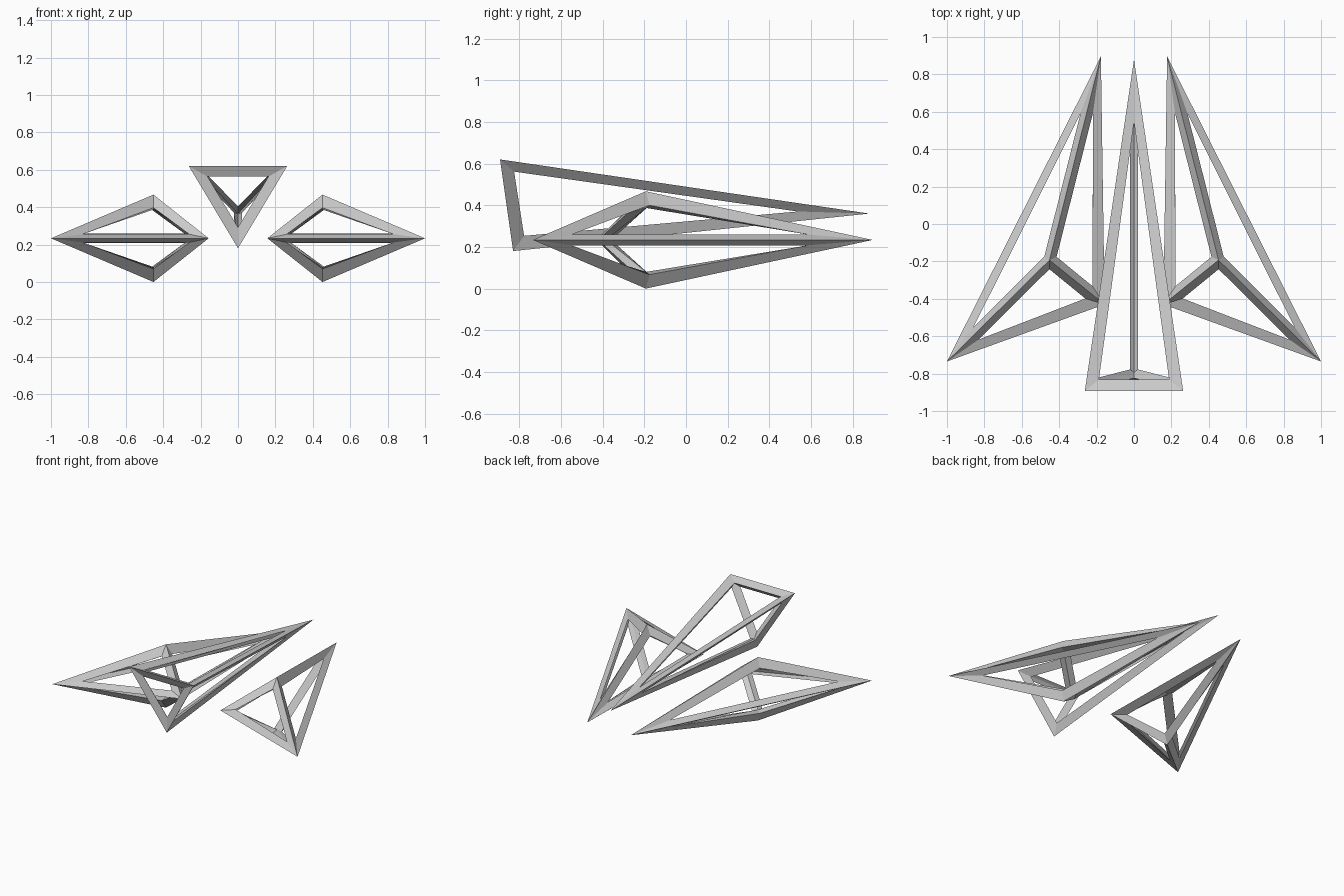
import bpy, bmesh, math
from mathutils import Vector

if "Cube" in bpy.data.objects:
    bpy.data.objects.remove(bpy.data.objects["Cube"])

H = 0.04  # half thickness of the struts


def vertex_normals(pts, faces):
    """Angle-weighted corner normals of a closed triangle cage."""
    centre = sum(pts, Vector()) / len(pts)
    normals = [Vector() for _ in pts]
    for f in faces:
        a, b, c = (pts[i] for i in f)
        n = (b - a).cross(c - a).normalized()
        if n.dot(a - centre) < 0:
            n.negate()
        for k in range(3):
            p, q, r = (pts[f[(k + j) % 3]] for j in range(3))
            normals[f[k]] += n * (q - p).angle(r - p)
    return [n.normalized() for n in normals]


def wire_frame(name, corners, faces):
    """Open strut frame whose outermost corners are the given points."""
    outer = [Vector(c) for c in corners]
    base = [p.copy() for p in outer]
    for _ in range(20):
        base = [o - n * H for o, n in zip(outer, vertex_normals(base, faces))]
    normals = vertex_normals(base, faces)
    bm = bmesh.new()
    out_v = [bm.verts.new(p) for p in outer]
    in_v = [bm.verts.new(p - n * H) for p, n in zip(base, normals)]
    for f in faces:
        # corners of the triangular opening
        hole = []
        for k in range(3):
            p, q, r = (base[f[(k + j) % 3]] for j in range(3))
            u, v = (q - p).normalized(), (r - p).normalized()
            hole.append(bm.verts.new(
                p + (u + v).normalized() * H / math.sin(u.angle(v) / 2)))
        for k in range(3):
            j = (k + 1) % 3
            bm.faces.new((out_v[f[k]], out_v[f[j]], hole[j], hole[k]))
            bm.faces.new((hole[k], hole[j], in_v[f[j]], in_v[f[k]]))
    bmesh.ops.recalc_face_normals(bm, faces=bm.faces)
    mesh = bpy.data.meshes.new(name)
    bm.to_mesh(mesh)
    bm.free()
    ob = bpy.data.objects.new(name, mesh)
    bpy.context.collection.objects.link(ob)
    return ob


# Central raised tetrahedron frame
wire_frame("centre_frame",
           [(-0.263, -0.893, 0.62), (0.263, -0.893, 0.62),
            (0, -0.83, 0.18), (0, 0.88, 0.36)],
           [(0, 1, 2), (0, 1, 3), (1, 2, 3), (2, 0, 3)])

# Mirrored side double-pyramid frames
MID = 0.2335
for name, s in (("left_frame", -1), ("right_frame", 1)):
    wire_frame(name,
               [(s * 1.0, -0.735, MID), (s * 0.177, 0.896, MID),
                (s * 0.157, -0.43, MID),
                (s * 0.452, -0.193, 2 * MID), (s * 0.452, -0.193, 0)],
               [(i, (i + 1) % 3, apex) for apex in (3, 4) for i in range(3)])
